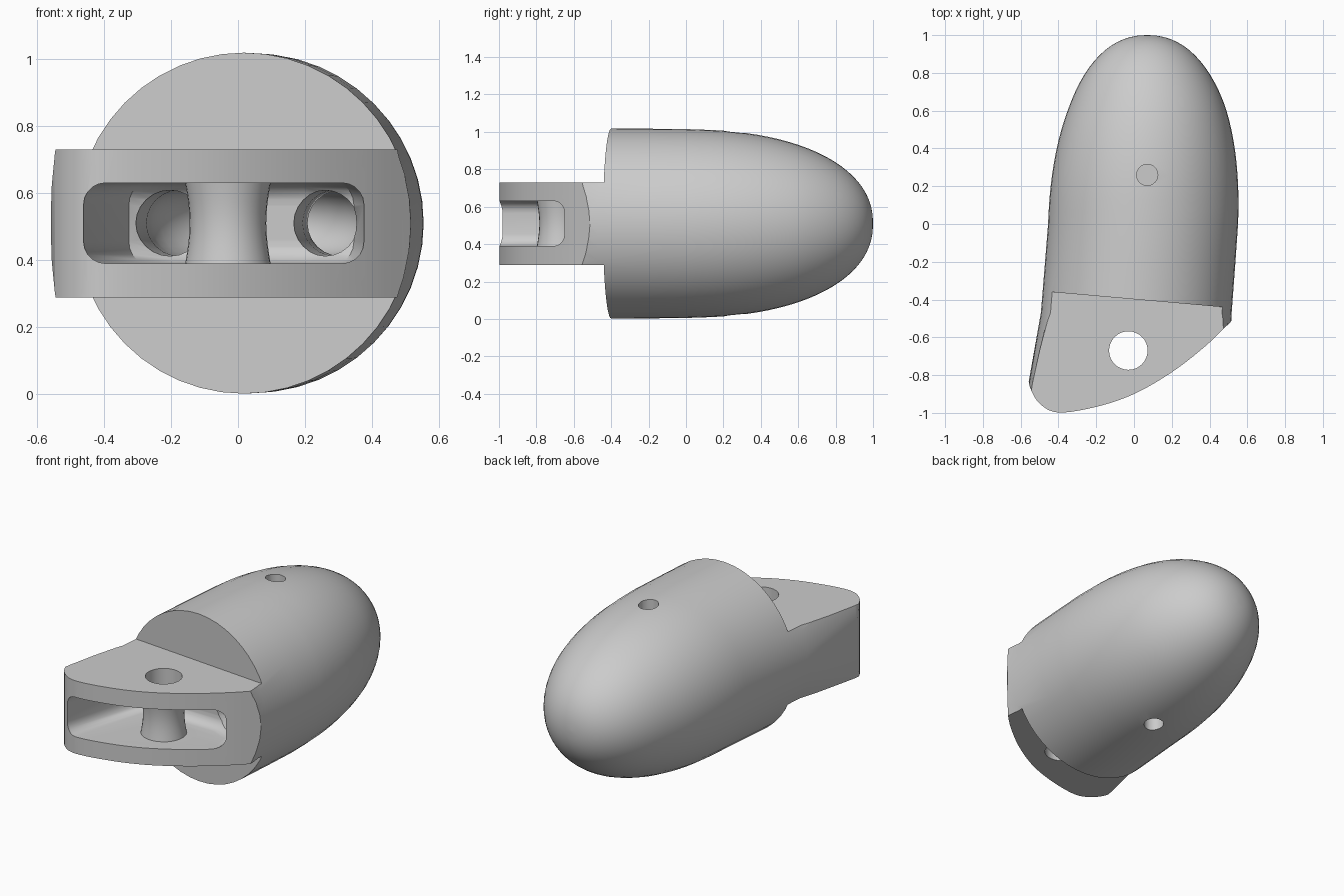
import bpy, bmesh, math
from mathutils import Vector

cube = bpy.data.objects.get("Cube")
if cube:
    bpy.data.objects.remove(cube)

MID = 0.51          # height of the body axis
SIDES = 48


def link(name, bm):
    bmesh.ops.recalc_face_normals(bm, faces=bm.faces)
    mesh = bpy.data.meshes.new(name)
    bm.to_mesh(mesh)
    bm.free()
    obj = bpy.data.objects.new(name, mesh)
    bpy.context.collection.objects.link(obj)
    return obj


def loft(name, rings):
    """Join closed rings of points and cap both ends."""
    bm = bmesh.new()
    loops = [[bm.verts.new(p) for p in ring] for ring in rings]
    n = len(loops[0])
    for a, b in zip(loops, loops[1:]):
        for i in range(n):
            j = (i + 1) % n
            bm.faces.new((a[i], a[j], b[j], b[i]))
    bm.faces.new(loops[0])
    bm.faces.new(loops[-1])
    return link(name, bm)


def prism(name, outline, z0, z1):
    return loft(name, [[(x, y, z) for x, y in outline] for z in (z0, z1)])


def lathe(name, x, y, profile):
    """Vertical round part from (radius, z) pairs."""
    turn = [math.tau * i / 32 for i in range(32)]
    return loft(name, [[(x + r * math.cos(t), y + r * math.sin(t), z) for t in turn]
                       for r, z in profile])


def bake(obj):
    """Replace the object's mesh by its modified mesh."""
    bpy.context.view_layer.update()
    mesh = bpy.data.meshes.new_from_object(
        obj.evaluated_get(bpy.context.evaluated_depsgraph_get()))
    obj.modifiers.clear()
    obj.data = mesh


def boolean(obj, tool, operation="DIFFERENCE"):
    mod = obj.modifiers.new("cut", "BOOLEAN")
    mod.operation, mod.solver, mod.object = operation, "EXACT", tool
    bake(obj)
    bpy.data.objects.remove(tool)


def smooth_path(points, steps=5):
    """Open Catmull-Rom curve through the points."""
    pts = [Vector(p) for p in points]
    pts = [2 * pts[0] - pts[1]] + pts + [2 * pts[-1] - pts[-2]]
    out = []
    for a, b, c, d in zip(pts, pts[1:], pts[2:], pts[3:]):
        for k in range(steps):
            t = k / steps
            out.append(0.5 * (2 * b + (c - a) * t + (2 * a - 5 * b + 4 * c - d) * t * t
                              + (3 * b - a - 3 * c + d) * t ** 3))
    return [tuple(p) for p in out] + [tuple(pts[-2])]


# Bullet body: leaning straight sleeve, then a rounded tip
# stations are (y, centre x, x radius, z radius)
stations = [(-1.1, -0.055, 0.535, 0.85), (-0.85, -0.03, 0.53, 0.8),
            (-0.47, 0.012, 0.505, 0.508), (-0.2, 0.033, 0.504, 0.507),
            (0, 0.048, 0.503, 0.505)]
for i in range(1, 25):
    a = math.pi / 2 * i / 24.15
    y, r = math.sin(a), 0.503 * (1 - math.sin(a) ** 2.2) ** (1 / 2.2)
    stations.append((y, 0.048 + 0.022 * min(1, y * 1.6), r, r))
rings = []
for y, cx, rx, rz in stations:
    rings.append([(cx + rx * math.cos(math.tau * i / SIDES), y,
                   MID + rz * math.sin(math.tau * i / SIDES)) for i in range(SIDES)])
body = loft("fingertip_body", rings)

# Rounded front of the hinge tongue
front = smooth_path([(-0.56, -0.78), (-0.552, -0.86), (-0.5, -0.95), (-0.4, -0.998),
                     (-0.2, -0.968), (0, -0.9), (0.2, -0.785), (0.38, -0.645),
                     (0.51, -0.52)])
boolean(body, prism("tongue_outline", [(-0.8, 1.2), (-0.8, -0.78)] + front
                    + [(0.6, -0.4), (0.8, 1.2)], -1, 2), "INTERSECT")

# Steps above and below the tongue, along a slanted shoulder
shoulder = [(-0.8, -0.328), (0.8, -0.469), (0.8, -1.5), (-0.8, -1.5)]
for z0, z1 in ((0.73, 2), (-1, 0.288)):
    boolean(body, prism("shoulder_cut", shoulder, z0, z1))

# Pocket in the tongue, left solid around a waisted post
pocket = prism("pocket", [(-0.46, -1.2), (-0.46, -0.97), (-0.325, -0.5), (-0.2, -0.44),
                          (0.2, -0.44), (0.345, -0.5), (0.375, -0.64), (0.375, -1.2)],
               0.39, 0.63)
bevel = pocket.modifiers.new("round", "BEVEL")
bevel.width, bevel.segments, bevel.limit_method = 0.065, 5, "ANGLE"
bevel.angle_limit = math.radians(60)
bake(pocket)
post = [(0.128 - 0.014 * math.cos(math.pi / 2 * k / 4), MID + 0.125 * k / 4)
        for k in range(-4, 5)]
boolean(pocket, lathe("post", -0.03, -0.67, post))
boolean(body, pocket)
boolean(body, lathe("hinge_hole", -0.03, -0.67, [(0.102, 0), (0.102, 1)]))

# U-shaped cord channel running from the pocket through the body
path = [Vector((-0.21, -0.53)), Vector((-0.175, -0.2))]
path += [Vector((0.07 - 0.235 * math.cos(math.pi * k / 14),
                 0.03 + 0.235 * math.sin(math.pi * k / 14))) for k in range(15)]
path += [Vector((0.29, -0.2)), Vector((0.255, -0.53))]
tube = []
for i, p in enumerate(path):
    along = (path[min(i + 1, len(path) - 1)] - path[max(i - 1, 0)]).normalized()
    tube.append([(p.x + 0.098 * math.cos(t) * along.y, p.y - 0.098 * math.cos(t) * along.x,
                  MID + 0.098 * math.sin(t))
                 for t in (math.tau * k / 24 for k in range(24))])
boolean(body, loft("cord_channel", tube))

# Small blind holes on top and underneath
for z0, z1 in ((0.72, 1.2), (-0.2, 0.3)):
    boolean(body, lathe("pin_hole", 0.07, 0.26, [(0.056, z0), (0.056, z1)]))

# Plain grey finish
grey = bpy.data.materials.new("plain_grey")
grey.use_nodes = True
colour = (0.6, 0.6, 0.6, 1)
grey.diffuse_color = colour
grey.node_tree.nodes["Principled BSDF"].inputs["Base Color"].default_value = colour
body.data.materials.clear()
body.data.materials.append(grey)
for face in body.data.polygons:
    face.material_index = 0

bpy.ops.object.select_all(action="DESELECT")
body.select_set(True)
bpy.context.view_layer.objects.active = body
bpy.ops.object.shade_smooth_by_angle(angle=math.radians(30))
